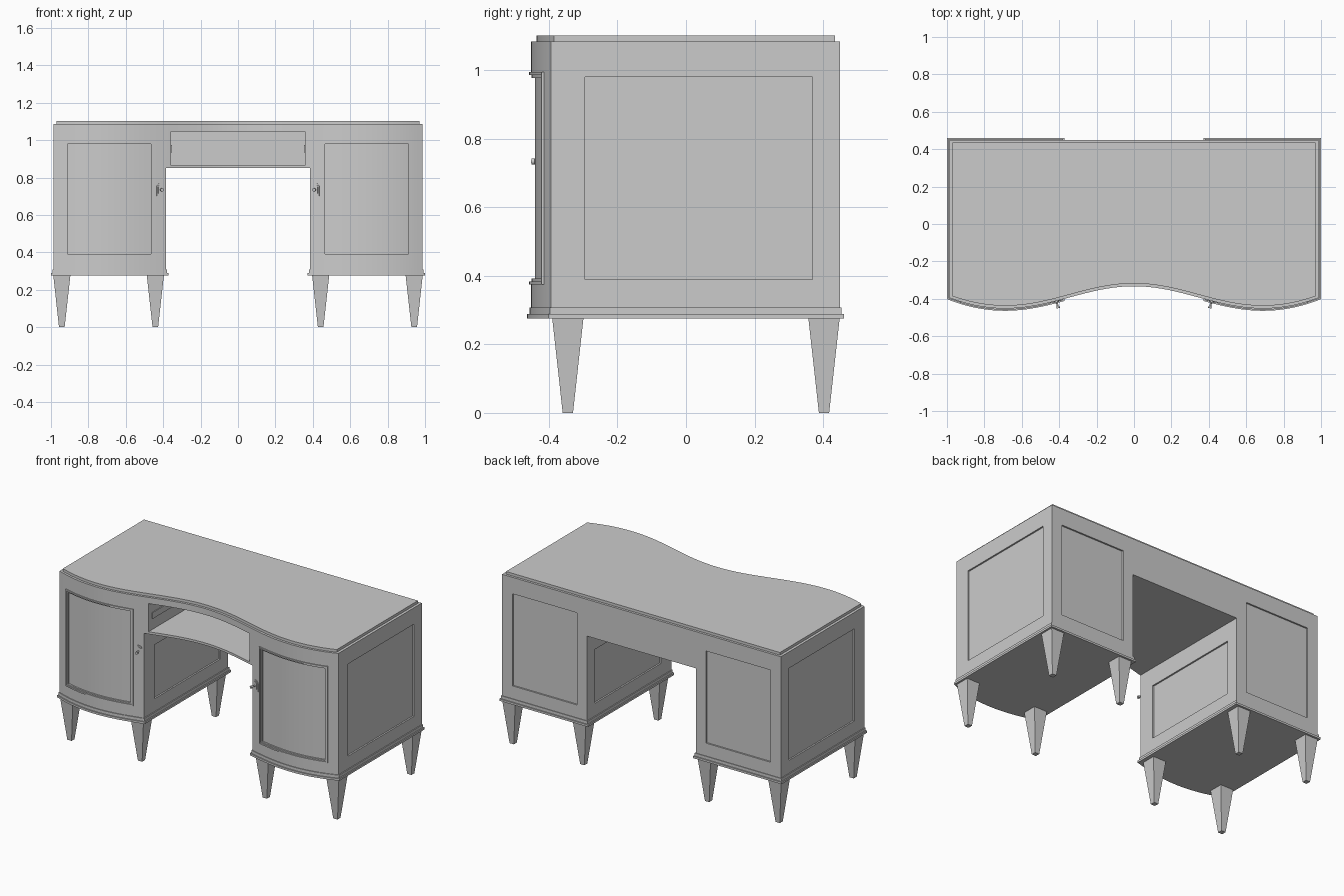
import bpy, bmesh, math
from mathutils import Matrix, Vector

if "Cube" in bpy.data.objects:
    bpy.data.objects.remove(bpy.data.objects["Cube"])

HALF = 0.69  # x of the pedestal bulge


def front(x):
    """Serpentine front line of the desk in plan."""
    x = abs(x)
    if x < HALF:
        return -0.3925 + 0.0595 * math.cos(math.pi * x / HALF)
    return -0.452 + 0.65 * (x - HALF) ** 2


def prism(bm, outline, z0, z1):
    lo = [bm.verts.new((x, y, z0)) for x, y in outline]
    hi = [bm.verts.new((x, y, z1)) for x, y in outline]
    bm.faces.new(lo[::-1])
    bm.faces.new(hi)
    n = len(lo)
    for i in range(n):
        j = (i + 1) % n
        bm.faces.new((lo[i], lo[j], hi[j], hi[i]))


def curve_pts(x0, x1, off):
    n = max(1, round(abs(x1 - x0) / 0.025))
    return [(x, front(x) + off) for x in (x0 + (x1 - x0) * i / n for i in range(n + 1))]


def slab(bm, x0, x1, off, back, z0, z1):
    """Block with curved front and straight back."""
    prism(bm, curve_pts(x0, x1, off) + [(x1, back), (x0, back)], z0, z1)


def ribbon(bm, x0, x1, off, off_back, z0, z1):
    """Curved strip following the front line."""
    prism(bm, curve_pts(x0, x1, off) + curve_pts(x1, x0, off_back), z0, z1)


def box(bm, x0, x1, y0, y1, z0, z1):
    x0, x1 = sorted((x0, x1))
    prism(bm, [(x0, y0), (x1, y0), (x1, y1), (x0, y1)], z0, z1)


def finish(bm, name):
    bmesh.ops.recalc_face_normals(bm, faces=bm.faces)
    me = bpy.data.meshes.new(name)
    bm.to_mesh(me)
    bm.free()
    ob = bpy.data.objects.new(name, me)
    bpy.context.collection.objects.link(ob)
    return ob


def smooth(ob):
    bpy.ops.object.select_all(action='DESELECT')
    ob.select_set(True)
    bpy.context.view_layer.objects.active = ob
    bpy.ops.object.shade_smooth_by_angle(angle=math.radians(25))


def cut(ob, bm):
    cutter = finish(bm, "cutter")
    cutter.hide_render = True
    m = ob.modifiers.new("cut", 'BOOLEAN')
    m.operation, m.solver, m.object = 'DIFFERENCE', 'EXACT', cutter
    bpy.context.view_layer.objects.active = ob
    bpy.ops.object.modifier_apply(modifier=m.name)
    bpy.data.objects.remove(cutter)


# Door opening limits
DX0, DX1, DZ0, DZ1 = 0.4475, 0.9275, 0.375, 0.995

# Carcass: one curved block with the kneehole cut through
bm = bmesh.new()
slab(bm, -0.987, 0.987, 0, 0.45, 0.30, 1.085)
carcass = finish(bm, "carcass")
bm = bmesh.new()
box(bm, -0.385, 0.385, -0.8, 0.8, 0.2, 0.85)
cut(carcass, bm)

# Recessed panels, door openings and the open drawer niche
bm = bmesh.new()
box(bm, -0.357, 0.357, -0.6, 0.40, 0.865, 1.045)
for s in (-1, 1):
    box(bm, s * 0.977, s * 1.1, -0.295, 0.37, 0.39, 0.98)
    box(bm, s * 0.30, s * 0.395, -0.295, 0.37, 0.39, 0.735)
    box(bm, s * 0.457, s * 0.913, 0.44, 0.6, 0.39, 0.98)
    a, b = sorted((s * DX0, s * DX1))
    ribbon(bm, a, b, -0.1, 0.011, DZ0, DZ1)
cut(carcass, bm)
smooth(carcass)

# Desk top
bm = bmesh.new()
slab(bm, -0.97, 0.97, 0.015, 0.435, 1.08, 1.102)
smooth(finish(bm, "desk_top"))

for s, side in ((-1, "left"), (1, "right")):
    # Stepped base moulding
    bm = bmesh.new()
    for inset, z0, z1 in ((0, 0.276, 0.289), (0.007, 0.289, 0.308)):
        a, b = sorted((s * (0.372 + inset), s * (1.0 - inset)))
        slab(bm, a, b, -0.012 + inset, 0.461 - inset, z0, z1)
    smooth(finish(bm, side + "_base_moulding"))

    # Door moulding: raised outer bead and lower inner bead
    bm = bmesh.new()
    for inset, w, proud in ((0, 0.009, -0.006), (0.009, 0.008, 0.001)):
        a, b = sorted((s * (DX0 + inset), s * (DX1 - inset)))
        z0, z1 = DZ0 + inset, DZ1 - inset
        ribbon(bm, a, b, proud, 0.015, z0, z0 + w)
        ribbon(bm, a, b, proud, 0.015, z1 - w, z1)
        ribbon(bm, a, a + w, proud, 0.015, z0 + w, z1 - w)
        ribbon(bm, b - w, b, proud, 0.015, z0 + w, z1 - w)
    smooth(finish(bm, side + "_door_moulding"))

    # Arched handle plate with a key-like knob, built flat then turned to the front
    bm = bmesh.new()
    for r, low, z0, z1 in ((0.021, -0.034, -0.004, 0.004), (0.013, -0.020, 0.004, 0.008)):
        arch = [(r * math.cos(t), 0.014 + r * math.sin(t))
                for t in (math.pi * i / 12 for i in range(13))]
        prism(bm, arch + [(-r, low), (r, low)], z0, z1)
    for r, z0, z1 in ((0.005, 0.006, 0.034), (0.009, 0.030, 0.040)):
        prism(bm, [(r * math.cos(t), r * math.sin(t))
                   for t in (math.tau * i / 16 for i in range(16))], z0, z1)
    hx = s * 0.415
    slope = (front(hx + 0.01) - front(hx - 0.01)) / 0.02
    bm.transform(Matrix.Translation((hx, front(hx), 0.734))
                 @ Matrix.Rotation(math.atan(slope), 4, 'Z')
                 @ Matrix.Rotation(math.pi / 2, 4, 'X'))
    smooth(finish(bm, side + "_door_handle"))

    # Niche side runner
    bm = bmesh.new()
    box(bm, s * 0.352, s * 0.36, -0.36, 0.39, 0.935, 0.975)
    finish(bm, side + "_drawer_runner")

    # Tapered square legs
    for x, pos in ((0.942, "outer"), (0.442, "inner")):
        for y, end in ((-0.345, "front"), (0.403, "back")):
            bm = bmesh.new()
            h = 0.28
            bmesh.ops.create_cone(bm, cap_ends=True, segments=4, depth=h,
                                  radius1=0.015 * math.sqrt(2), radius2=0.046 * math.sqrt(2))
            bm.transform(Matrix.Translation((s * x, y, h / 2)) @ Matrix.Rotation(math.pi / 4, 4, 'Z'))
            finish(bm, f"{side}_{end}_{pos}_leg")
